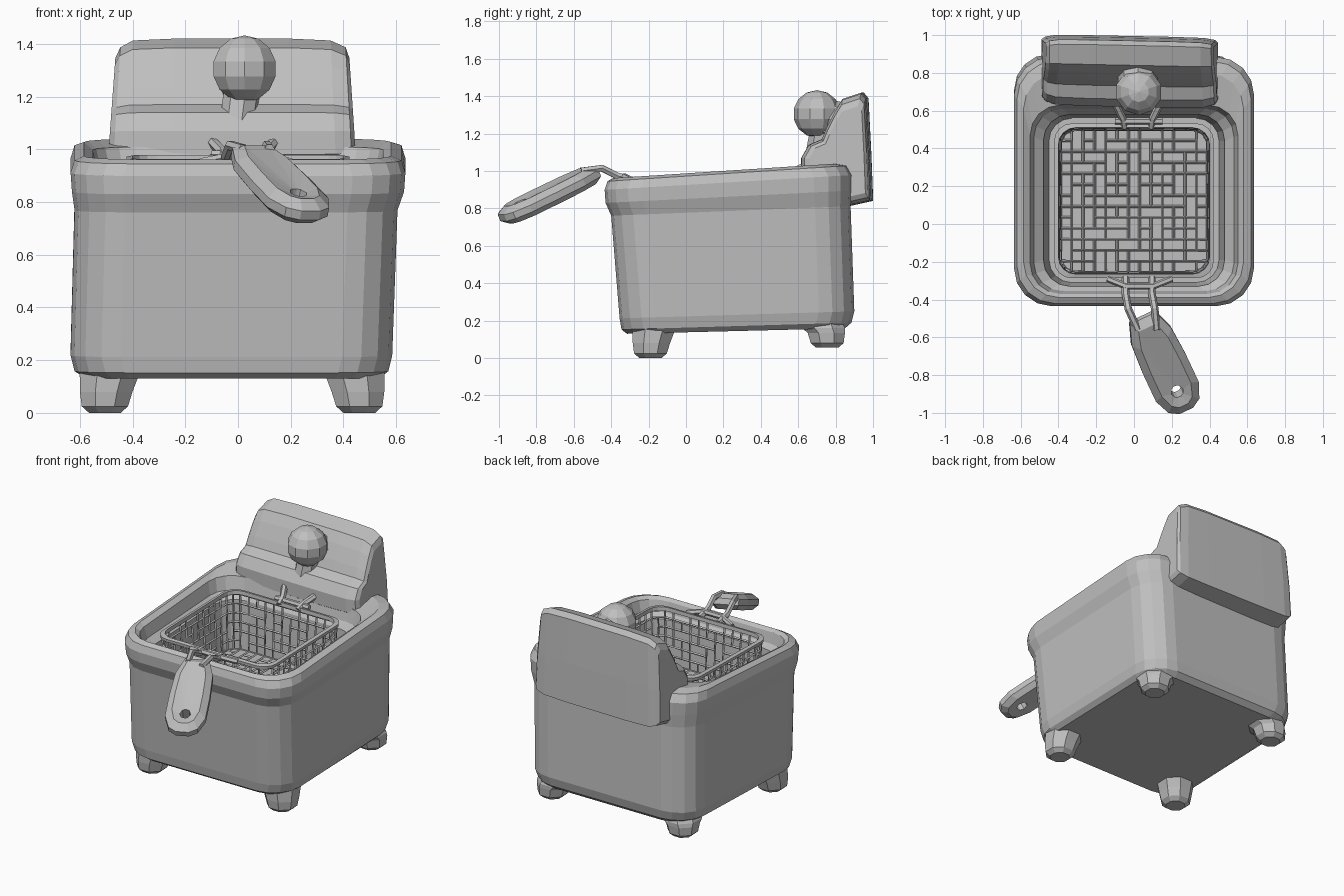
import bpy, bmesh, math, random
from mathutils import Vector

random.seed(4)
if "Cube" in bpy.data.objects:
    bpy.data.objects.remove(bpy.data.objects["Cube"])

GREY = (0.52, 0.52, 0.52, 1)
grey = bpy.data.materials.new("plain grey")
grey.use_nodes = True
grey.diffuse_color = GREY
grey.node_tree.nodes["Principled BSDF"].inputs["Base Color"].default_value = GREY


def finish(name, bm):
    bmesh.ops.recalc_face_normals(bm, faces=bm.faces)
    mesh = bpy.data.meshes.new(name)
    bm.to_mesh(mesh)
    bm.free()
    ob = bpy.data.objects.new(name, mesh)
    bpy.context.collection.objects.link(ob)
    mesh.materials.append(grey)
    return ob


def loft(name, rings, loop=False):
    """Skin a list of equal-length point rings, capped unless looped."""
    bm = bmesh.new()
    rows = [[bm.verts.new(p) for p in r] for r in rings]
    n = len(rows[0])
    for a, b in list(zip(rows, rows[1:])) + ([(rows[-1], rows[0])] if loop else []):
        for i in range(n):
            j = (i + 1) % n
            bm.faces.new((a[i], a[j], b[j], b[i]))
    if not loop:
        bm.faces.new(rows[0])
        bm.faces.new(rows[-1])
    return finish(name, bm)


def rounded(x0, x1, y0, y1, z, r, tilt=0.0, seg=4):
    """Rounded rectangle whose height rises towards the back."""
    pts = []
    corners = ((x1 - r, y1 - r), (x0 + r, y1 - r), (x0 + r, y0 + r), (x1 - r, y0 + r))
    for k, (cx, cy) in enumerate(corners):
        for s in range(seg + 1):
            a = math.pi / 2 * (k + s / seg)
            x, y = cx + r * math.cos(a), cy + r * math.sin(a)
            pts.append(Vector((x, y, z + tilt * (y + 0.42))))
    return pts


def tube(name, path, radius, sides=6):
    path = [Vector(p) for p in path]
    rings = []
    for i, p in enumerate(path):
        d = (path[min(i + 1, len(path) - 1)] - path[max(i - 1, 0)]).normalized()
        u = d.cross(Vector((0, 0, 1))).normalized()
        v = d.cross(u)
        rings.append([p + radius * (u * math.cos(t) + v * math.sin(t))
                      for t in (math.tau * k / sides for k in range(sides))])
    return loft(name, rings)


# Hollow body: outer wall, rolled rim and stepped basin in one skin
loft("fryer_body", [
    rounded(-0.58, 0.54, -0.315, 0.85, 0.127, 0.17, 0.025),
    rounded(-0.62, 0.57, -0.345, 0.885, 0.15, 0.19, 0.03),
    rounded(-0.635, 0.585, -0.355, 0.90, 0.21, 0.19, 0.03),
    rounded(-0.62, 0.605, -0.40, 0.88, 0.76, 0.19, 0.04),
    rounded(-0.63, 0.63, -0.43, 0.885, 0.83, 0.20, 0.05),
    rounded(-0.635, 0.635, -0.435, 0.885, 0.90, 0.20, 0.06),
    rounded(-0.62, 0.62, -0.42, 0.86, 0.945, 0.20, 0.065),
    rounded(-0.585, 0.58, -0.39, 0.80, 0.96, 0.19, 0.065),
    rounded(-0.55, 0.55, -0.37, 0.63, 0.94, 0.16, 0.065),
    rounded(-0.53, 0.53, -0.355, 0.61, 0.87, 0.15, 0.05),
    rounded(-0.48, 0.48, -0.33, 0.58, 0.84, 0.14, 0.04),
    rounded(-0.45, 0.45, -0.31, 0.56, 0.56, 0.12),
])

# Stubby feet flaring up into the body corners, the rear pair slightly higher
for side, x in (("right", -0.505), ("left", 0.46)):
    for end, y, low in (("front", -0.19, 0.0), ("rear", 0.755, 0.055)):
        rings = []
        for r, z, pull in ((0.065, low, 0), (0.095, low + 0.025, 0), (0.108, low + 0.08, 0.005),
                           (0.125, 0.16, 0.02), (0.10, 0.25, 0.04)):
            cx = x - pull * math.copysign(1, x)
            cy = y - pull * (1 if end == "rear" else -1)
            rings.append([(cx + r * math.cos(t), cy + r * math.sin(t), z)
                          for t in (math.tau * (k + 0.5) / 8 for k in range(8))])
        loft(f"{end}_{side}_foot", rings)

# Open lid: one side profile swept across, shrunk and rounded at both ends
profile = [(0.86, 0.81), (0.995, 0.84), (0.985, 1.1), (0.97, 1.39), (0.945, 1.42), (0.84, 1.385),
           (0.80, 1.32), (0.755, 1.23), (0.73, 1.17), (0.66, 1.14), (0.62, 1.07), (0.62, 0.98)]
rings = []
for x, s in ((-0.49, 0.80), (-0.47, 0.91), (-0.42, 0.98), (-0.25, 1), (0.2, 1),
             (0.37, 0.98), (0.43, 0.91), (0.445, 0.80)):
    rings.append([(x * (1 - 0.12 * max(z - 1, 0)), 0.86 + (y - 0.86) * s - 0.02 * x,
                   1.05 + (z - 1.05) * s) for y, z in profile])
loft("lid", rings)

# Lid knob, its neck and the brace below
bm = bmesh.new()
bmesh.ops.create_uvsphere(bm, u_segments=10, v_segments=7, radius=0.127)
for v in bm.verts:
    v.co += Vector((0.025, 0.7, 1.305))
finish("lid_knob", bm)
tube("knob_neck", [(0.02, 0.71, 1.29), (0.02, 0.87, 1.25)], 0.105, 8)
tube("knob_brace", [(0.02, 0.74, 1.26), (0.0, 0.71, 1.1)], 0.07, 8)

# Wire basket: a tapered grid box, some wires missing, turned into thin bars
X, Y0, Y1, TOP, FLOOR, CELLS, LEVELS = 0.41, -0.275, 0.52, 0.95, 0.59, 13, 6
MID, STEP, GROW, ROUND = (Y0 + Y1) / 2, (TOP - FLOOR) / LEVELS, 1 + 0.05 / LEVELS, 0.2
bm = bmesh.new()
bmesh.ops.create_grid(bm, x_segments=CELLS, y_segments=CELLS, size=1)
for v in bm.verts:
    # pull the corners of the unit square in to a radius
    core = Vector([max(-1 + ROUND, min(1 - ROUND, c)) for c in v.co.xy])
    out = v.co.xy - core
    if out.length > ROUND:
        out *= ROUND / out.length
    x, y = core + out
    v.co = (x * X * 0.95, MID + y * (Y1 - Y0) / 2 * 0.95, FLOOR)
rim = [e for e in bm.edges if e.is_boundary]
for level in range(LEVELS):
    new = bmesh.ops.extrude_edge_only(bm, edges=rim)["geom"]
    for v in (g for g in new if isinstance(g, bmesh.types.BMVert)):
        v.co = (v.co.x * GROW, MID + (v.co.y - MID) * GROW, v.co.z + STEP)
    rim = [g for g in new if isinstance(g, bmesh.types.BMEdge) and g.is_boundary
           and all(v.co.z > FLOOR + (level + 0.5) * STEP for v in g.verts)]
flat = [e for e in bm.edges if len(e.link_faces) == 2 and e.calc_face_angle(1) < 0.1]
used, lost = set(), []
for e in random.sample(flat, len(flat)):
    near = set(e.link_faces)
    if len(lost) < 110 and not near & used:
        used |= near
        lost.append(e)
bmesh.ops.dissolve_edges(bm, edges=lost, use_verts=False)
wire = finish("wire_basket", bm).modifiers.new("wires", "WIREFRAME")
wire.thickness = 0.015
wire.use_boundary = True

# Basket rim
loft("basket_rim", [rounded(-X - d, X + d, Y0 - d, Y1 + d, z, 0.09, 0.02)
                    for d, z in ((0.01, 0.935), (0.012, 0.955), (-0.01, 0.96), (-0.012, 0.935))],
     loop=True)

# Handle arms and the rear hanging hooks
for side, x, s in (("right", -0.045, -1), ("left", 0.095, 1)):
    tube(f"{side}_handle_arm", [(x, -0.28, 0.95), (x, -0.37, 0.975), (x + 0.015, -0.45, 1.015),
                                (x + 0.045 - 0.02 * s, -0.56, 1.0)], 0.02)
    tube(f"{side}_rear_hook", [(0.02 + 0.07 * s, 0.51, 0.96), (0.02 + 0.08 * s, 0.56, 0.99),
                               (0.02 + 0.12 * s, 0.64, 1.03)], 0.02)
tube("handle_crossbar", [(-0.14, -0.29, 0.95), (-0.04, -0.33, 0.97), (0.1, -0.33, 0.97),
                         (0.2, -0.29, 0.95)], 0.018)
tube("rear_crossbar", [(-0.1, 0.545, 0.98), (0.15, 0.545, 0.98)], 0.018)

# Handle grip: a faceted paddle with a hanging hole near its end
start, end = Vector((0.045, -0.495, 0.995)), Vector((0.275, -0.985, 0.755))
along = (end - start).normalized()
across = Vector((-along.y, along.x, 0)).normalized()
up = along.cross(across).normalized()
up *= math.copysign(1, up.z)
length = (end - start).length
outline = [(0.0, 0.075), (0.12, 0.115), (0.3, 0.125), (0.47, 0.125), (0.56, 0.09), (length, 0.04)]
outline += [(l, -w) for l, w in reversed(outline)]
centre = Vector((0.46, 0))


def grip_ring(scale, height, hole=0):
    pts = []
    for l, w in outline:
        p = Vector((l, w))
        q = centre + (p - centre).normalized() * hole if hole else Vector(
            (length / 2 + (l - length / 2) * (scale + 1) / 2, w * scale))
        pts.append(start + along * q.x + across * q.y + up * height)
    return pts


loft("handle_grip", [grip_ring(1, 0.03, 0.034), grip_ring(0.68, 0.042), grip_ring(1, 0.012),
                     grip_ring(1, -0.025), grip_ring(0.75, -0.055), grip_ring(1, -0.05, 0.034)],
     loop=True)
